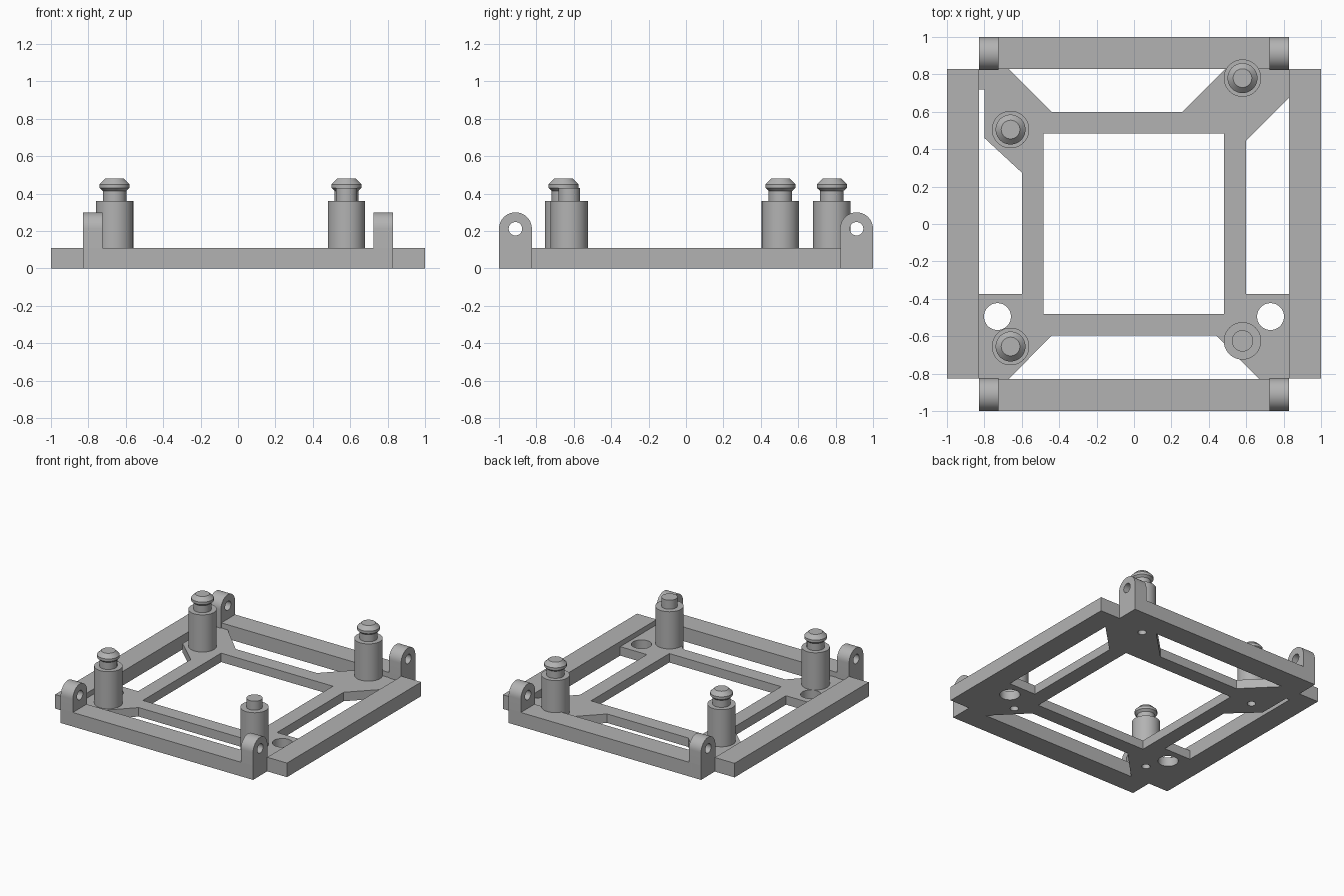
import bpy, bmesh, math
from mathutils import Matrix, Vector

if "Cube" in bpy.data.objects:
    bpy.data.objects.remove(bpy.data.objects["Cube"], do_unlink=True)

RAIL_H, PLATE_H, POST_H = 0.11, 0.07, 0.36

grey = bpy.data.materials.new("plain_grey")
grey.use_nodes = True
grey.diffuse_color = (0.45, 0.45, 0.45, 1)
grey.node_tree.nodes["Principled BSDF"].inputs["Base Color"].default_value = grey.diffuse_color


def finish(name, bm):
    bmesh.ops.recalc_face_normals(bm, faces=bm.faces)
    mesh = bpy.data.meshes.new(name)
    bm.to_mesh(mesh)
    bm.free()
    mesh.materials.append(grey)
    ob = bpy.data.objects.new(name, mesh)
    bpy.context.collection.objects.link(ob)
    return ob


def prism(name, outline, direction):
    """Extrude a flat outline of 3D points along a direction."""
    bm = bmesh.new()
    face = bm.faces.new([bm.verts.new(p) for p in outline])
    ext = bmesh.ops.extrude_face_region(bm, geom=[face])
    moved = [v for v in ext["geom"] if isinstance(v, bmesh.types.BMVert)]
    bmesh.ops.translate(bm, verts=moved, vec=direction)
    return finish(name, bm)


def slab(name, x0, x1, y0, y1, z0, z1):
    pts = [(x0, y0, z0), (x1, y0, z0), (x1, y1, z0), (x0, y1, z0)]
    return prism(name, pts, (0, 0, z1 - z0))


def cylinder(name, centre, radius, length, axis="Z"):
    bm = bmesh.new()
    bmesh.ops.create_cone(bm, cap_ends=True, segments=40, radius1=radius,
                          radius2=radius, depth=length)
    turn = Matrix.Rotation(math.pi / 2, 4, "Y") if axis == "X" else Matrix()
    bmesh.ops.transform(bm, verts=bm.verts, matrix=Matrix.Translation(centre) @ turn)
    return finish(name, bm)


def lathe(name, profile, centre):
    bm = bmesh.new()
    verts = [bm.verts.new((r, 0, z)) for r, z in profile]
    edges = [bm.edges.new(pair) for pair in zip(verts, verts[1:])]
    bmesh.ops.spin(bm, geom=verts + edges, cent=(0, 0, 0), axis=(0, 0, 1),
                   angle=math.tau, steps=40)
    bmesh.ops.remove_doubles(bm, verts=bm.verts, dist=0.0005)
    bmesh.ops.translate(bm, verts=bm.verts, vec=centre)
    return finish(name, bm)


def cut(ob, cutters):
    for c in cutters:
        c.hide_render = True
        mod = ob.modifiers.new("cut", "BOOLEAN")
        mod.object, mod.solver = c, "EXACT"
    bpy.context.view_layer.update()
    graph = bpy.context.evaluated_depsgraph_get()
    mesh = bpy.data.meshes.new_from_object(ob.evaluated_get(graph))
    ob.modifiers.clear()
    ob.data = mesh
    for c in cutters:
        bpy.data.objects.remove(c, do_unlink=True)


def smooth(ob):
    bpy.ops.object.select_all(action="DESELECT")
    ob.select_set(True)
    bpy.context.view_layer.objects.active = ob
    bpy.ops.object.shade_smooth_by_angle(angle=math.radians(30))


# Outer rails
for side, s in (("left", 1), ("right", -1)):
    slab(side + "_rail", *sorted((s * 0.83, s)), -0.825, 0.83, 0, RAIL_H)
for side, s in (("back", 1), ("front", -1)):
    slab(side + "_rail", -0.83, 0.83, *sorted((s * 0.83, s)), 0, RAIL_H)

# Inner frame with corner pads, running anticlockwise from the front left
outline = [(0.67, -0.83), (0.83, -0.83), (0.83, -0.375), (0.6, -0.375),
           (0.6, 0.445), (0.83, 0.675), (0.83, 0.83), (0.49, 0.83),
           (0.26, 0.6), (-0.44, 0.6), (-0.67, 0.83), (-0.83, 0.83),
           (-0.83, 0.72), (-0.8, 0.72), (-0.8, 0.46), (-0.6, 0.275),
           (-0.6, -0.375), (-0.83, -0.375), (-0.83, -0.83), (-0.67, -0.83),
           (-0.44, -0.595), (0.44, -0.595)]
plate = prism("inner_frame", [(x, y, 0) for x, y in outline], (0, 0, PLATE_H))

# Standoff posts: a collared pin on three, a plain pin on the front left one
posts = {"back_right": (-0.66, 0.505), "back_left": (0.58, 0.78),
         "front_right": (-0.66, -0.655), "front_left": (0.58, -0.625)}
body = [(0, 0.3), (0.03, 0.3), (0.03, 0.03), (0.1, 0.03), (0.1, POST_H)]
collar = [(0.063, POST_H), (0.063, 0.415), (0.08, 0.43), (0.08, 0.45),
          (0.05, 0.48), (0, 0.48)]
plain = [(0.057, POST_H), (0.057, 0.43), (0, 0.43)]
for corner, (x, y) in posts.items():
    top = plain if corner == "front_left" else collar
    smooth(lathe(corner + "_post", body + top, (x, y, 0)))

# Window, large holes and screw holes in the inner frame
cutters = [slab("window_cutter", -0.485, 0.48, -0.48, 0.485, -0.1, 0.2)]
cutters += [cylinder("hole_cutter", (s * 0.73, -0.495, 0), 0.072, 0.5) for s in (1, -1)]
cutters += [cylinder("screw_cutter", (x, y, 0), 0.03, 0.5) for x, y in posts.values()]
cut(plate, cutters)
smooth(plate)

# Rounded hinge lugs with a cross hole on each end of the front and back rails
for end, sy in (("back", 1), ("front", -1)):
    for side, sx in (("left", 1), ("right", -1)):
        cy, cz, r = sy * 0.912, 0.212, 0.088
        arc = [(cy + r * math.cos(a), cz + r * math.sin(a))
               for a in (math.pi * i / 20 for i in range(21))]
        pts = [(cy - r, 0)] + arc[::-1] + [(cy + r, 0)]
        lug = prism(f"{end}_{side}_lug", [(sx * 0.725, y, z) for y, z in pts],
                    (sx * 0.105, 0, 0))
        cut(lug, [cylinder("pin_cutter", (sx * 0.78, cy, cz), 0.036, 0.4, "X")])
        smooth(lug)
